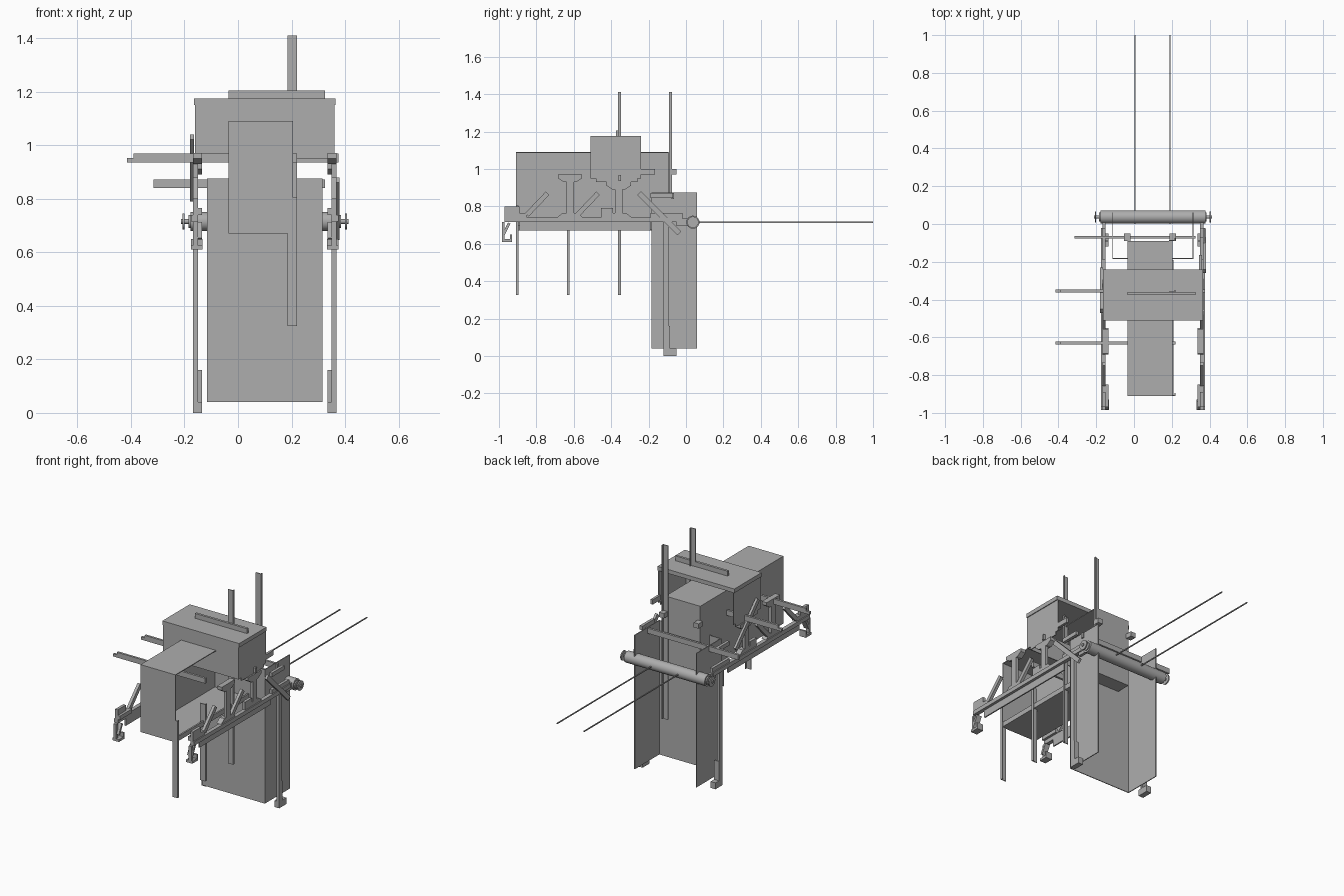
import bpy
import math
from mathutils import Vector

default_cube = bpy.data.objects.get("Cube")
if default_cube:
    bpy.data.objects.remove(default_cube, do_unlink=True)

grey = bpy.data.materials.new("plain grey")
grey.use_nodes = True
grey.diffuse_color = (.42, .42, .42, 1)
grey.node_tree.nodes["Principled BSDF"].inputs["Base Color"].default_value = grey.diffuse_color


def plate(name, x_range, outline):
    """Extrude a counter-clockwise (y, z) outline along x."""
    count = len(outline)
    near, far = sorted(x_range)
    verts = [(x, y, z) for x in (near, far) for y, z in outline]
    faces = [list(reversed(range(count))), list(range(count, count + count))]
    for i in range(count):
        following = (i + 1) % count
        faces.append([i, following, count + following, count + i])
    mesh = bpy.data.meshes.new(name)
    mesh.from_pydata(verts, [], faces)
    mesh.materials.append(grey)
    part = bpy.data.objects.new(name, mesh)
    bpy.context.collection.objects.link(part)


def box(name, x_range, y_range, z_range):
    (front, back), (bottom, top) = y_range, z_range
    plate(name, x_range, [(front, bottom), (back, bottom), (back, top), (front, top)])


def around(middle, half_width):
    return middle - half_width, middle + half_width


def open_box(name, x_range, y_range, z_range, walls):
    """Box of thin sheets that has only the listed walls."""
    sides = {"right": ("x", min), "left": ("x", max), "front": ("y", min),
             "back": ("y", max), "bottom": ("z", min), "top": ("z", max)}
    for wall in walls:
        axis, pick = sides[wall]
        spans = {"x": x_range, "y": y_range, "z": z_range}
        outer = pick(spans[axis])
        inner = outer + sheet if pick is min else outer - sheet
        spans[axis] = sorted((outer, inner))
        box(name + "_" + wall, spans["x"], spans["y"], spans["z"])


def brace(name, x_range, start, end, half_width):
    """Straight bar between two (y, z) points."""
    start, end = Vector(start), Vector(end)
    along = (end - start).normalized() * half_width
    across = Vector((-along.y, along.x))
    corners = [start - across, end - across, end + across, start + across]
    plate(name, x_range, [tuple(corner) for corner in corners])


def flared(name, x_range, middle, wide, narrow, wide_z, narrow_z):
    """Trapezoid plate, wide at one height and narrow at the other."""
    outline = [(middle - wide, wide_z), (middle + wide, wide_z),
               (middle + narrow, narrow_z), (middle - narrow, narrow_z)]
    plate(name, x_range, outline if wide_z < narrow_z else outline[::-1])


def roller_part(name, x_range, radius):
    """Smooth cylinder on the common roller axis."""
    near, far = sorted(x_range)
    bpy.ops.mesh.primitive_cylinder_add(
        radius=radius, depth=far - near, rotation=(0, math.pi / 2, 0),
        location=((near + far) / 2, roller_y, roller_z))
    part = bpy.context.object
    part.name = name
    part.data.materials.append(grey)
    bpy.ops.object.shade_smooth_by_angle()


sheet = .005
middle_x = .1
roller_y, roller_z = .037, .715
bin_right, bin_left = -.035, .205
bin_front, bin_back = -.91, -.09
bin_bottom, bin_top = .67, 1.09
hood_front, hood_back = -.51, -.24
hood_bottom, hood_top = .93, 1.15
hood_x = around(middle_x, .26)
rail_top = .74

# Rear chute: sheet channel open at the back, top and bottom
open_box("chute", around(middle_x, .215), (-.185, .06), (.04, .875), ["front", "right", "left"])

# Long bin, open on its left side
open_box("bin", (bin_right, bin_left), (bin_front, bin_back), (bin_bottom, bin_top),
         ["right", "front", "back", "top", "bottom"])
box("bin_lip", (bin_left - sheet, bin_left + sheet), (bin_front, -.19), (bin_bottom, .7))
for bracket_x in (bin_right, bin_left):
    box("bin_bracket", around(bracket_x, .017), (bin_back, -.05), (.97, 1))

# Hood, open at the back and below, with a notched lower edge
open_box("hood", hood_x, (hood_front, hood_back), (.95, hood_top), ["front", "right", "left"])
for skirt_x in hood_x:
    inward = math.copysign(sheet, middle_x - skirt_x)
    box("hood_skirt", (skirt_x, skirt_x + inward), (-.48, -.26), (hood_bottom, .95))
lid_top = hood_top + .025
box("hood_lid", around(middle_x, .265), (hood_front, hood_back), (hood_top, lid_top))
box("hood_ridge", (bin_right, .325), (-.375, -.36), (lid_top, lid_top + .03))
box("hood_arm", (.345, .36), (hood_back, -.165), (.97, 1))

# Evenly spaced angle-section posts along the bin
post_step = (bin_back - bin_front) / 3
for index in range(4):
    post_y = bin_front + index * post_step
    post_z = (.325, .805 if index < 2 else 1.41)
    box("post_flange", (.185, .22), (post_y, post_y + sheet), post_z)
    box("post_web", (.215, .22), (post_y, post_y + .015), post_z)

# Cross bars reaching out to the right
for bar_y, bar_end in ((-.355, .375), (-.63, .22)):
    bar_span = around(bar_y, .007)
    box("cross_bar", (-.39, bar_end), bar_span, (.935, .968))
    box("cross_bar_tip", (-.415, -.39), bar_span, (.935, .952))
box("rear_cross_bar", (-.315, .325), around(-.07, .007), (.84, .872))


def side_frame(label, side):
    """One side frame; x is measured outward from the middle."""
    def out(inner, outer):
        return middle_x + side * inner, middle_x + side * outer

    def part(name, x_range, y_range, z_range):
        box(name + "_" + label, x_range, y_range, z_range)

    thin, wide, hook = out(.25, .268), out(.235, .268), out(.232, .275)

    # Rail
    part("rail", out(.25, .275), (-.97, -.02), (roller_z, rail_top))
    part("rail_lip", out(.25, .258), (-.89, -.19), (bin_bottom, roller_z))

    # Leg and foot
    part("leg", thin, (-.12, bin_back), (0, rail_top))
    part("foot_plate", wide, around(bin_back, sheet), (0, .16))
    part("foot", wide, (-.12, -.05), (0, .04))

    # Uprights with flared feet and heads
    for upright_y, top in ((-.62, .94), (-.36, .9)):
        part("upright", thin, around(upright_y, .02), (rail_top, top))
        flared("upright_foot_" + label, wide, upright_y, .07, .04, rail_top, rail_top + .025)
        flared("upright_head_" + label, wide, upright_y, .065, .035, top + .01, top - .01)
        part("upright_cap", wide, around(upright_y, .065), (top + .01, top + .03))

    # Diagonal braces
    for name, foot_y in (("front_brace", -.85), ("middle_brace", -.58)):
        brace(name + "_" + label, thin, (foot_y, .755), (foot_y + .11, .87), .013)
    rear_start, rear_end = ((-.25, .87), (-.035, .655)) if side > 0 else ((-.46, 1.03), (-.24, .8))
    brace("rear_brace_" + label, out(.265, .28), rear_start, rear_end, .014)
    part("rear_strut", thin, (-.19, -.07), (.845, .87))
    part("short_strut", thin, (-.19, -.02), (rail_top, .765))

    # Front end block, small box and hanging hook
    part("end_block", wide, (-.97, -.85), (rail_top, .765))
    part("end_plate", thin, (-.97, -.89), (.765, .8))
    part("small_box", thin, (-.455, -.39), (rail_top, .79))
    part("hook_stem", thin, (-.985, -.97), (.62, roller_z))
    brace("hook_link_" + label, wide, (-.975, .65), (-.945, .71), .007)
    part("hook_base", hook, (-.985, -.93), (.61, .625))
    part("hook_lip", hook, (-.94, -.93), (.625, .65))

    # Bearing and end wheels of the roller
    part("roller_bearing", thin, (-.05, roller_y), around(roller_z, .02))
    roller_part("roller_collar_" + label, out(.268, .285), .025)
    roller_part("roller_wheel_" + label, out(.3, .307), .03)


for label, side in (("right", -1), ("left", 1)):
    side_frame(label, side)

# Rear roller and its shaft
roller_part("roller", around(middle_x, .278), .035)
roller_part("roller_shaft", around(middle_x, .313), .009)

# Two long thin lines trailing behind
for line_x in (sheet, .19):
    box("trailing_line", around(line_x, .003), (0, 1), around(roller_z, .003))
